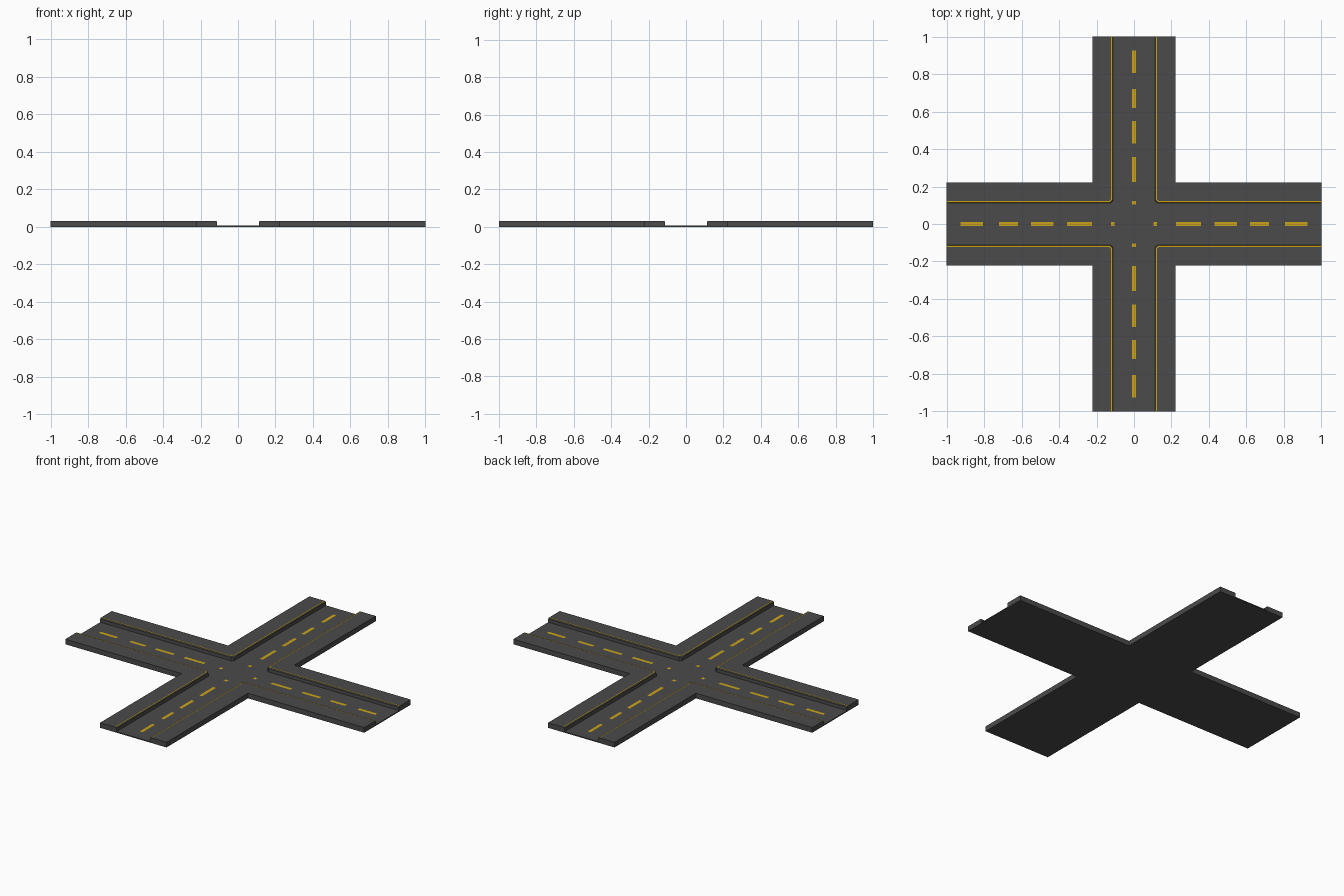
import bpy, bmesh, math
from mathutils import Matrix

if "Cube" in bpy.data.objects:
    bpy.data.objects.remove(bpy.data.objects["Cube"])

HALF, INNER, ROAD_Z, TOP_Z = 0.222, 0.112, 0.006, 0.031


def material(name, rgb):
    m = bpy.data.materials.new(name)
    m.diffuse_color = (*rgb, 1)
    m.use_nodes = True
    m.node_tree.nodes["Principled BSDF"].inputs["Base Color"].default_value = m.diffuse_color
    return m


asphalt = material("asphalt", (0.07, 0.07, 0.07))
yellow = material("yellow_paint", (0.58, 0.36, 0.01))


def finish(bm, name, mat, solid=True):
    if solid:
        bmesh.ops.recalc_face_normals(bm, faces=bm.faces)
    else:
        for f in bm.faces:
            f.normal_update()
            if f.normal.z < 0:
                f.normal_flip()
    me = bpy.data.meshes.new(name)
    bm.to_mesh(me)
    bm.free()
    me.materials.append(mat)
    ob = bpy.data.objects.new(name, me)
    bpy.context.collection.objects.link(ob)


def four_way(bm):
    # repeat the geometry for the other three quarters
    geom = bm.verts[:] + bm.edges[:] + bm.faces[:]
    for k in (1, 2, 3):
        new = bmesh.ops.duplicate(bm, geom=geom)["geom"]
        bmesh.ops.rotate(bm, matrix=Matrix.Rotation(k * math.pi / 2, 3, 'Z'),
                         verts=[v for v in new if isinstance(v, bmesh.types.BMVert)])


def kerb_path(o, c=0.012):
    # L-shaped kerb line with a clipped corner
    return [(1, o), (o + c, o), (o, o + c), (o, 1)]


# Road slab: cross-shaped plate
bm = bmesh.new()
h = HALF
quarter = [(1, -h), (1, h), (h, h)]
outline = []
for k in range(4):
    c, s = round(math.cos(k * math.pi / 2)), round(math.sin(k * math.pi / 2))
    outline += [(x * c - y * s, x * s + y * c) for x, y in quarter]
face = bm.faces.new([bm.verts.new((x, y, 0)) for x, y in outline])
ext = bmesh.ops.extrude_face_region(bm, geom=[face], use_keep_orig=True)["geom"]
bmesh.ops.translate(bm, vec=(0, 0, ROAD_Z),
                    verts=[v for v in ext if isinstance(v, bmesh.types.BMVert)])
finish(bm, "road_slab", asphalt)

# Pavements: raised corners with a bevelled kerb edge
bm = bmesh.new()
outer = [(h, 1), (h, h), (1, h)]
rings = []
for o, z in ((INNER, ROAD_Z), (INNER, TOP_Z - 0.005), (INNER + 0.004, TOP_Z)):
    rings.append([bm.verts.new((x, y, z)) for x, y in kerb_path(o) + outer])
for a, b in zip(rings, rings[1:]):
    for i in range(7):
        j = (i + 1) % 7
        bm.faces.new((a[i], a[j], b[j], b[i]))
bm.faces.new(rings[0])
bm.faces.new(rings[-1])
four_way(bm)
finish(bm, "pavements", asphalt)

# Yellow lines along the kerb tops
bm = bmesh.new()
a, b = ([bm.verts.new((x, y, TOP_Z + 0.0006)) for x, y in kerb_path(o)]
        for o in (INNER + 0.004, INNER + 0.010))
for i in range(3):
    bm.faces.new((a[i], a[i + 1], b[i + 1], b[i]))
four_way(bm)
finish(bm, "kerb_lines", yellow, False)

# Dashed centre lines
bm = bmesh.new()
for x0, x1 in ((0.104, 0.124), (0.224, 0.358), (0.43, 0.55), (0.62, 0.722), (0.807, 0.925)):
    bm.faces.new([bm.verts.new((x, y, ROAD_Z + 0.001)) for x, y in
                  ((x0, -0.01), (x1, -0.01), (x1, 0.01), (x0, 0.01))])
four_way(bm)
finish(bm, "centre_dashes", yellow, False)
